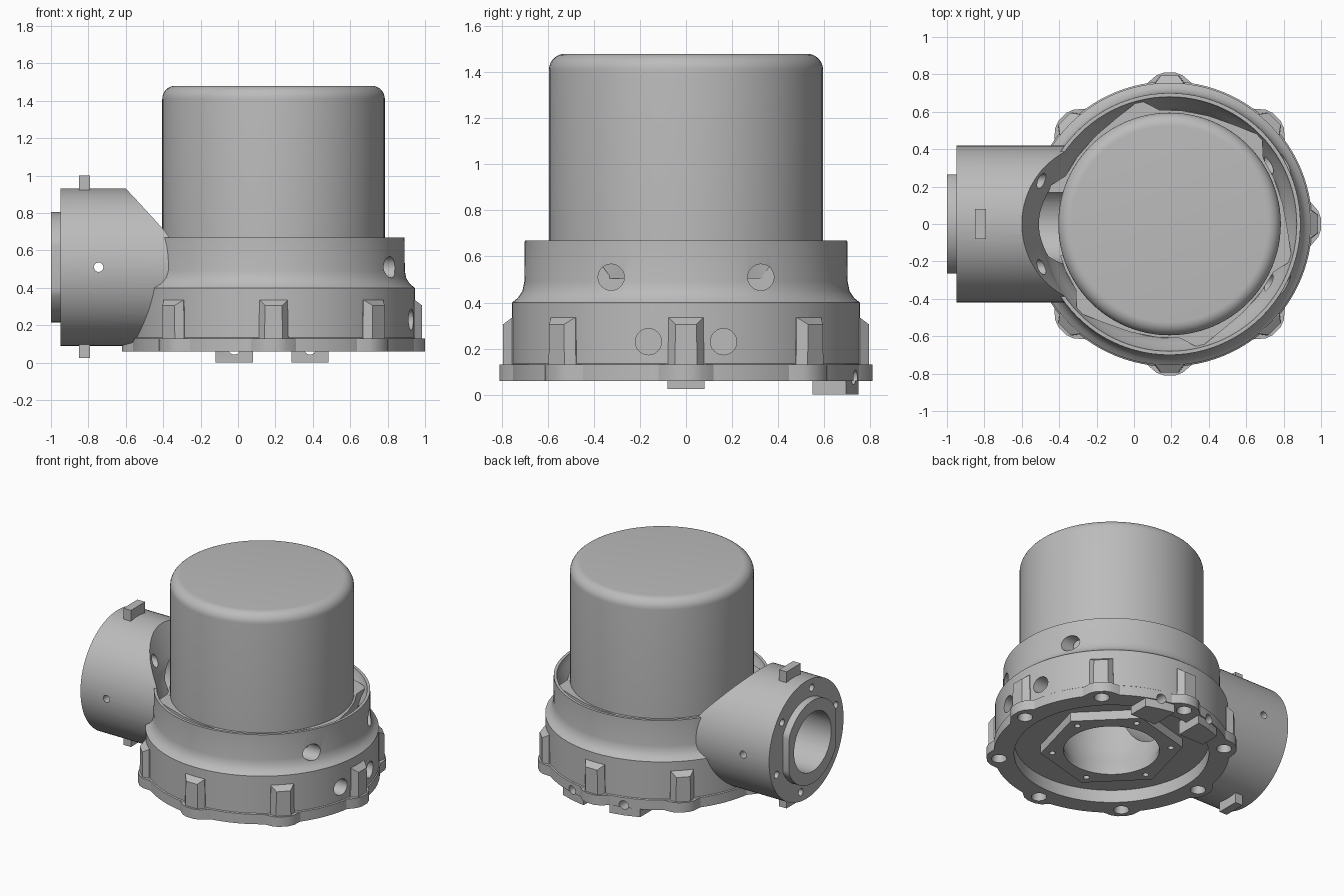
import bpy, bmesh
from math import sin, cos, pi, radians, sqrt
from mathutils import Matrix, Vector

cube = bpy.data.objects.get("Cube")
if cube:
    bpy.data.objects.remove(cube)

grey = bpy.data.materials.new("cast_grey")
grey.use_nodes = True
colour = (0.5, 0.5, 0.5, 1)
grey.diffuse_color = colour
grey.node_tree.nodes["Principled BSDF"].inputs["Base Color"].default_value = colour

CX = 0.19      # main axis
PZ = 0.51      # side pipe axis height
SEG = 96


def finish(bm, name):
    bmesh.ops.recalc_face_normals(bm, faces=bm.faces)
    mesh = bpy.data.meshes.new(name)
    bm.to_mesh(mesh)
    bm.free()
    mesh.materials.append(grey)
    ob = bpy.data.objects.new(name, mesh)
    bpy.context.collection.objects.link(ob)
    return ob


def lathe(name, profile):
    """Closed solid of revolution; first and last points lie on the axis."""
    bm = bmesh.new()
    verts = [bm.verts.new((r, 0, z)) for r, z in profile]
    edges = [bm.edges.new(pair) for pair in zip(verts, verts[1:])]
    bmesh.ops.spin(bm, geom=verts + edges, cent=(0, 0, 0), axis=(0, 0, 1),
                   angle=2 * pi, steps=SEG)
    bmesh.ops.remove_doubles(bm, verts=bm.verts, dist=1e-4)
    bmesh.ops.translate(bm, verts=bm.verts, vec=(CX, 0, 0))
    return finish(bm, name)


def prism(name, points, z0, z1):
    bm = bmesh.new()
    face = bm.faces.new([bm.verts.new((x, y, z0)) for x, y in points])
    new = bmesh.ops.extrude_face_region(bm, geom=[face])["geom"]
    bmesh.ops.translate(bm, verts=[g for g in new if isinstance(g, bmesh.types.BMVert)],
                        vec=(0, 0, z1 - z0))
    return finish(bm, name)


def hull(name, points):
    bm = bmesh.new()
    for p in points:
        bm.verts.new(p)
    bmesh.ops.convex_hull(bm, input=bm.verts)
    return finish(bm, name)


def rod(name, start, end, r0, r1=None, seg=24):
    a, b = Vector(start), Vector(end)
    bm = bmesh.new()
    turn = (b - a).to_track_quat('Z', 'Y').to_matrix().to_4x4()
    bmesh.ops.create_cone(bm, cap_ends=True, segments=seg, radius1=r0,
                          radius2=r0 if r1 is None else r1, depth=(b - a).length,
                          matrix=Matrix.Translation((a + b) / 2) @ turn)
    return finish(bm, name)


def box(name, x, y, z):
    return hull(name, [(i, j, k) for i in x for j in y for k in z])


def combine(target, tool, op, keep=False):
    mod = target.modifiers.new(op, 'BOOLEAN')
    mod.operation = op
    mod.solver = 'EXACT'
    mod.object = tool
    bpy.context.view_layer.objects.active = target
    bpy.ops.object.modifier_apply(modifier=mod.name)
    if not keep:
        bpy.data.objects.remove(tool)


def add(target, tool):
    combine(target, tool, 'UNION')


def cut(target, tool, keep=False):
    combine(target, tool, 'DIFFERENCE', keep)


def polar(r, degrees, t=0):
    a = radians(degrees)
    return CX + r * cos(a) - t * sin(a), r * sin(a) + t * cos(a)


# Housing with stepped collar, and the side pipe
housing = lathe("housing", [(0, .06), (.762, .06), (.762, .13), (.755, .135), (.755, .4),
                            (.73, .42), (.71, .45), (.702, .49), (.70, .67), (0, .67)])
add(housing, rod("pipe", (-.95, 0, PZ), (0, 0, PZ), .42, seg=SEG))

# Eight bolt bosses around the base
for k in range(8):
    ridge = [(.7, .08, .07), (.7, .075, .34), (.755, .075, .335), (.755, .08, .07),
             (.795, .045, .305), (.795, .05, .07)]
    foot = [(.7, .14), (.752, .12), (.795, .07), (.81, .03)]
    add(housing, hull("boss", [(*polar(r, k * 45, s * t), z) for r, t, z in ridge for s in (1, -1)]))
    add(housing, hull("foot", [(*polar(r, k * 45, s * t), z) for r, t in foot
                               for s in (1, -1) for z in (.06, .13)]))

# Collar groove and the swept clearance through the pipe
cut(housing, lathe("groove", [(0, .52), (.61, .52), (.64, .59), (.67, .63), (.683, .68), (.69, .7),
                              (.712, .75), (.735, .8), (.79, .93), (.8, 1.1), (0, 1.1)]))

# Underside recess with hexagonal plate
cut(housing, lathe("recess", [(0, -.1), (.63, -.1), (.63, .15), (0, .15)]))
add(housing, prism("hex_plate", [polar(.46, 15 + k * 60) for k in range(6)], .085, .2))

# Raised lip on the pipe mouth, flattened at the sides
lip = [(x, max(-.265, min(.265, .295 * cos(a))), PZ + .295 * sin(a))
       for a in [2 * pi * i / 64 for i in range(64)] for x in (-1, -.9)]
add(housing, hull("lip", lip))

# Locating tabs above and below the pipe
for z in ((.88, 1.0), (.025, .14)):
    add(housing, box("tab", (-.85, -.79), (-.08, .08), z))

# Two feet under the rear rim
for x in (-.02, .385):
    corners = [(x + d, sqrt(.755 ** 2 - (x + d - CX) ** 2)) for d in (-.1, 0, .1)]
    add(housing, prism("rear_foot", corners + [(x + .1, .55), (x - .1, .55)], 0, .1))
    cut(housing, rod("rear_hole", (x, .5, .075), (x, .95, .075), .032))

# Cap with rounded rim and a six-lobed seat
rim = [(.525 + .07 * cos(a), 1.41 + .07 * sin(a)) for a in [pi / 16 * i for i in range(9)]]
cap = lathe("cap", [(0, .51), (.595, .51)] + rim + [(0, 1.48)])
lobes = [polar(r, 44 + k * 60 + d) for k in range(6)
         for d, r in ((-9, .612), (-2, .668), (2, .67), (12, .635), (26, .615), (40, .61))]
add(cap, prism("seat", lobes, .505, .635))

# Inner chamber and pipe bore
dome = [(.36 * cos(a), .42 + .36 * sin(a)) for a in [pi / 24 * i for i in range(12)]]
chamber = lathe("chamber", [(0, 0), (.31, 0), (.31, .12), (.34, .2), (.36, .3)] + dome + [(0, .78)])
bore = rod("bore", (-1.1, 0, PZ), (CX, 0, PZ), .21, seg=64)
for part in (housing, cap):
    cut(part, chamber, keep=True)
    cut(part, bore, keep=True)
for tool in (chamber, bore):
    bpy.data.objects.remove(tool)

# Bolt holes under the bosses
for k in range(8):
    x, y = polar(.73, k * 45)
    cut(housing, rod("bolt_hole", (x, y, .05), (x, y, .16), .052, .03))

# Screw holes in the hexagonal plate and the pipe face
for k in range(6):
    x, y = polar(.385, 15 + k * 60)
    cut(housing, rod("plate_hole", (x, y, 0), (x, y, .13), .02, seg=16))
    a = radians(40 + k * 60)
    y, z = .355 * cos(a), PZ + .355 * sin(a)
    cut(housing, rod("face_hole", (-1, y, z), (-.87, y, z), .025, seg=16))

# Round ports on the side opposite the pipe, and in the clearance wall
for s in (1, -1):
    cut(housing, rod("upper_port", (.7, .325 * s, .51), (1.1, .325 * s, .51), .057))
    cut(housing, rod("lower_port", (.8, .163 * s, .23), (1.1, .163 * s, .23), .057))
    cut(housing, rod("wall_port", (-.7, .23 * s, .775), (-.4, .23 * s, .775), .04))

# Cross hole through the pipe
cut(housing, rod("cross_hole", (-.745, -.6, PZ), (-.745, .6, PZ), .025))

# Smooth rounds, sharp edges
for part in (housing, cap):
    bpy.ops.object.select_all(action='DESELECT')
    part.select_set(True)
    bpy.context.view_layer.objects.active = part
    bpy.ops.object.shade_smooth_by_angle(angle=radians(30))
